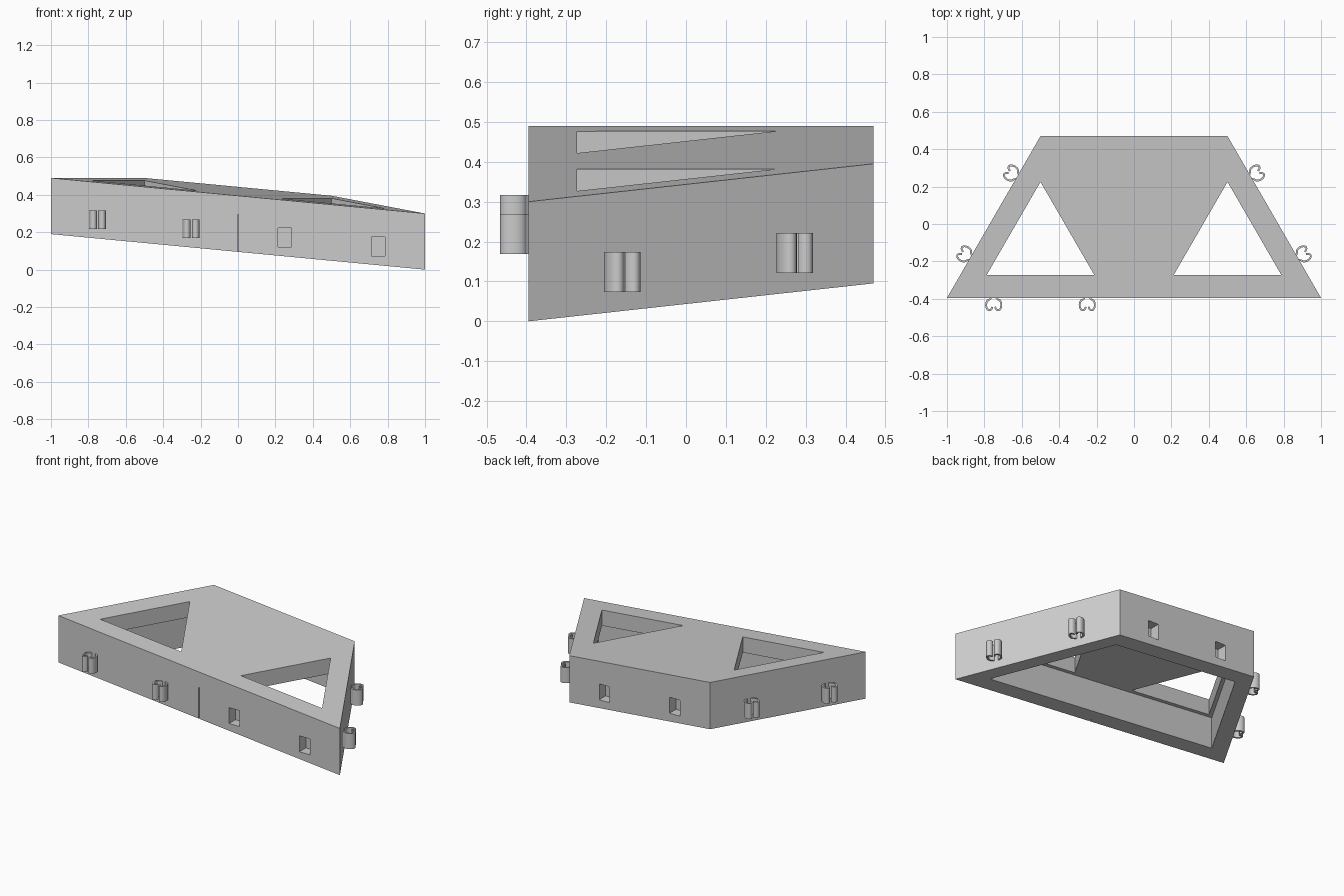
import bpy, bmesh
from math import cos, sin, radians
from mathutils import Vector

cube = bpy.data.objects.get("Cube")
if cube:
    bpy.data.objects.remove(cube, do_unlink=True)

FRONT, BACK, HEIGHT, WALL = -0.395, 0.47, 0.30, 0.10

grey = bpy.data.materials.new("light_grey")
grey.use_nodes = True
grey.diffuse_color = (0.6, 0.6, 0.6, 1)
grey.node_tree.nodes["Principled BSDF"].inputs["Base Color"].default_value = (0.6, 0.6, 0.6, 1)


def base_z(x, y):
    """Height of the tilted underside."""
    return 0.095 - 0.095 * x + 0.055 * (y - FRONT)


def prism(name, outline, low, high):
    """Vertical prism; low and high give the end heights at (x, y)."""
    bm = bmesh.new()
    bottom = [bm.verts.new((x, y, low(x, y))) for x, y in outline]
    top = [bm.verts.new((x, y, high(x, y))) for x, y in outline]
    bm.faces.new(bottom[::-1])
    bm.faces.new(top)
    n = len(outline)
    for i in range(n):
        j = (i + 1) % n
        bm.faces.new((bottom[i], bottom[j], top[j], top[i]))
    bmesh.ops.recalc_face_normals(bm, faces=bm.faces)
    mesh = bpy.data.meshes.new(name)
    bm.to_mesh(mesh)
    bm.free()
    ob = bpy.data.objects.new(name, mesh)
    bpy.context.collection.objects.link(ob)
    mesh.materials.append(grey)
    return ob


def offset(height):
    return lambda x, y: base_z(x, y) + height


def level(z):
    return lambda x, y: z


def trapezoid(inset):
    f, b = FRONT + inset, BACK - inset
    wide, narrow = 1 - 1.732 * inset, 0.5 - 0.577 * inset
    return [(-wide, f), (wide, f), (narrow, b), (-narrow, b)]


def cut(target, cutter):
    cutter.hide_render = True
    mod = target.modifiers.new("cut", 'BOOLEAN')
    mod.operation, mod.solver, mod.object = 'DIFFERENCE', 'EXACT', cutter
    bpy.context.view_layer.objects.active = target
    bpy.ops.object.modifier_apply(modifier=mod.name)
    bpy.data.objects.remove(cutter, do_unlink=True)


# Tilted shell, open below
shell = prism("shell", trapezoid(0), offset(0), offset(HEIGHT))
cut(shell, prism("cavity", trapezoid(WALL), offset(-0.1), offset(HEIGHT - WALL)))

# Triangular windows through the top plate
for side in (-1, 1):
    window = [(side * 0.5 - 0.288, -0.273), (side * 0.5 + 0.288, -0.273), (side * 0.5, 0.225)]
    cut(shell, prism("window", window, offset(0.12), offset(HEIGHT + 0.1)))

# Narrow joint line in the middle of the front
joint = [(-0.003, FRONT - 0.02), (0.003, FRONT - 0.02), (0.003, FRONT + 0.02), (-0.003, FRONT + 0.02)]
cut(shell, prism("joint", joint, offset(-0.05), offset(HEIGHT - WALL)))


def clip_half(side):
    """Thin hooked strip, as (along, outward) points."""
    path = [Vector((0.014, -0.002))]
    for i in range(21):
        a = radians(-90 + 250 * i / 20)
        path.append(Vector((0.0235 + 0.017 * cos(a), 0.038 + 0.028 * sin(a))))
    outer, inner = [], []
    for i, p in enumerate(path):
        d = (path[min(i + 1, len(path) - 1)] - path[max(i - 1, 0)]).normalized()
        normal = Vector((d.y, -d.x)) * 0.005
        outer.append(p + normal)
        inner.append(p - normal)
    return [(side * p.x, p.y) for p in outer + inner[::-1]]


SOCKET = [(-0.037, 0.02), (0.037, 0.02), (0.037, -0.065), (-0.037, -0.065)]

# Clips and sockets along each wall: (fraction of wall, is a clip)
layouts = {
    "front": [(0.125, True), (0.375, True), (0.625, False), (0.875, False)],
    "left": [(0.25, True), (0.75, True)],
    "back": [(0.25, False), (0.75, False)],
    "right": [(0.25, True), (0.75, True)],
}
corners = [Vector(c) for c in trapezoid(0)]
for i, (wall, layout) in enumerate(layouts.items()):
    start, end = corners[i], corners[(i + 1) % 4]
    along = (end - start).normalized()
    out = Vector((along.y, -along.x))
    for number, (fraction, is_clip) in enumerate(layout, 1):
        centre = start.lerp(end, fraction)
        z = base_z(*centre) + 0.05

        def place(points):
            return [tuple(centre + along * u + out * v) for u, v in points]

        if is_clip:
            for side, label in ((-1, "a"), (1, "b")):
                hook = prism(f"{wall}_clip_{number}{label}", place(clip_half(side)),
                             level(z), level(z + 0.1))
                bpy.ops.object.select_all(action='DESELECT')
                hook.select_set(True)
                bpy.context.view_layer.objects.active = hook
                bpy.ops.object.shade_smooth_by_angle(angle=radians(35))
        else:
            cut(shell, prism("socket", place(SOCKET), level(z), level(z + 0.102)))
